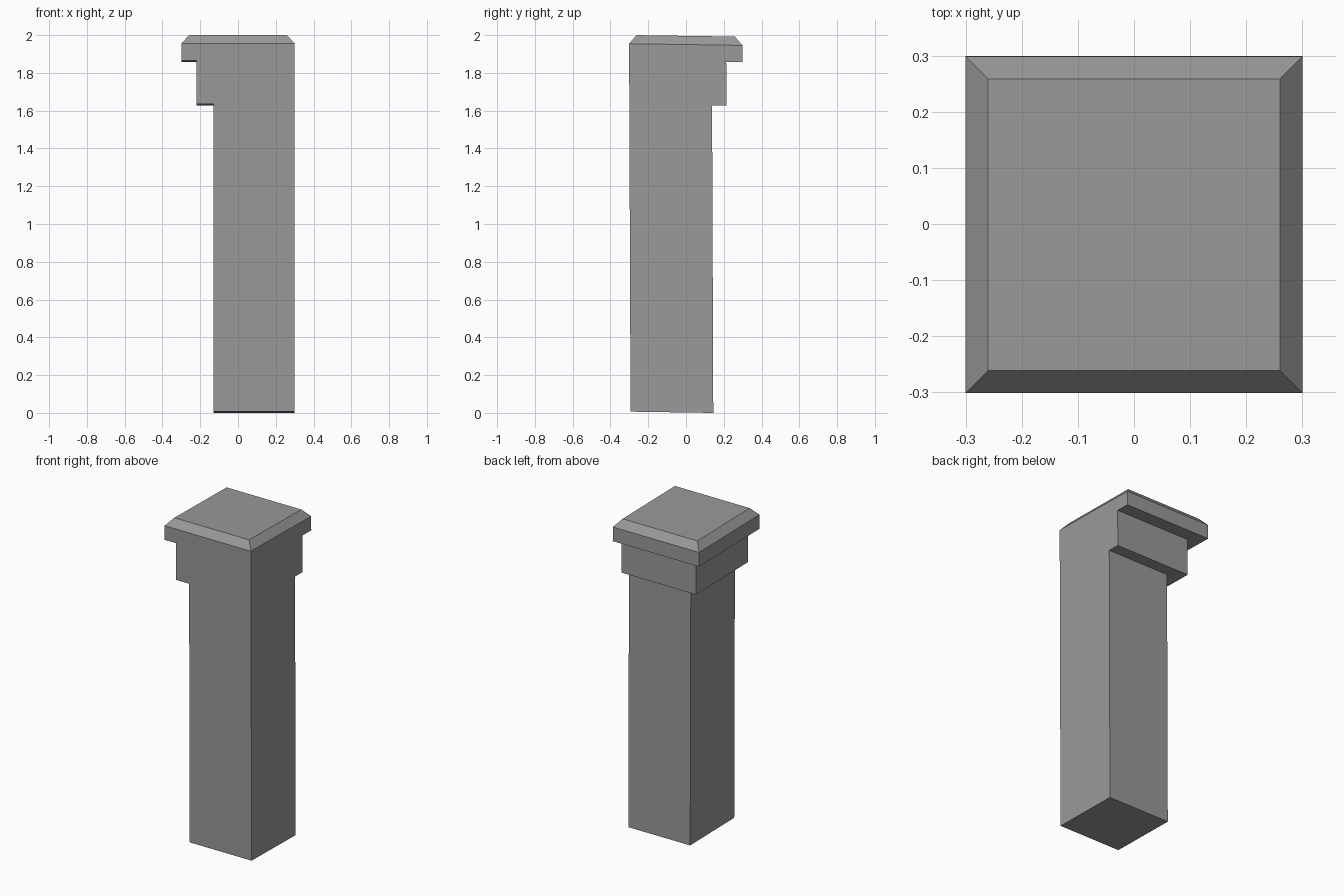
import bpy, bmesh
from mathutils import Matrix

if "Cube" in bpy.data.objects:
    bpy.data.objects.remove(bpy.data.objects["Cube"])

# Each level: left x, right x, front y, back y, height (flush on front and right)
LEVELS = [
    (-0.13, 0.30, -0.30, 0.138, 0.002),   # shaft foot
    (-0.13, 0.30, -0.30, 0.138, 1.630),   # shaft top
    (-0.22, 0.30, -0.30, 0.214, 1.630),   # collar
    (-0.22, 0.30, -0.30, 0.214, 1.861),
    (-0.30, 0.30, -0.30, 0.30, 1.861),    # cap slab
    (-0.30, 0.30, -0.30, 0.30, 1.950),
    (-0.26, 0.26, -0.26, 0.26, 1.996),    # chamfered top
]

bm = bmesh.new()
rings = [[bm.verts.new(p) for p in ((l, f, z), (r, f, z), (r, b, z), (l, b, z))]
         for l, r, f, b, z in LEVELS]
for lo, hi in zip(rings, rings[1:]):
    for i in range(4):
        j = (i + 1) % 4
        bm.faces.new((lo[i], lo[j], hi[j], hi[i]))
bm.faces.new(rings[0][::-1])
bm.faces.new(rings[-1])

# Merge the flush corners and clean the flat sides
bmesh.ops.remove_doubles(bm, verts=bm.verts[:], dist=0.0005)
bmesh.ops.dissolve_degenerate(bm, edges=bm.edges[:], dist=0.0005)
bmesh.ops.dissolve_limit(bm, angle_limit=0.01, verts=bm.verts[:], edges=bm.edges[:])

# Very slight lean of the whole pillar
lean = Matrix(((1, 0, 0, 0), (0, 1, -0.004, 0.0065), (0, -0.015, 1, 0), (0, 0, 0, 1)))
bmesh.ops.transform(bm, matrix=lean, verts=bm.verts[:])
bmesh.ops.recalc_face_normals(bm, faces=bm.faces[:])

mesh = bpy.data.meshes.new("corner_pillar")
bm.to_mesh(mesh)
bm.free()

# Dark grey stone
stone = bpy.data.materials.new("dark_stone")
stone.diffuse_color = (0.32, 0.32, 0.32, 1)
stone.use_nodes = True
stone.node_tree.nodes["Principled BSDF"].inputs["Base Color"].default_value = stone.diffuse_color
mesh.materials.append(stone)
bpy.context.collection.objects.link(bpy.data.objects.new("corner_pillar", mesh))
